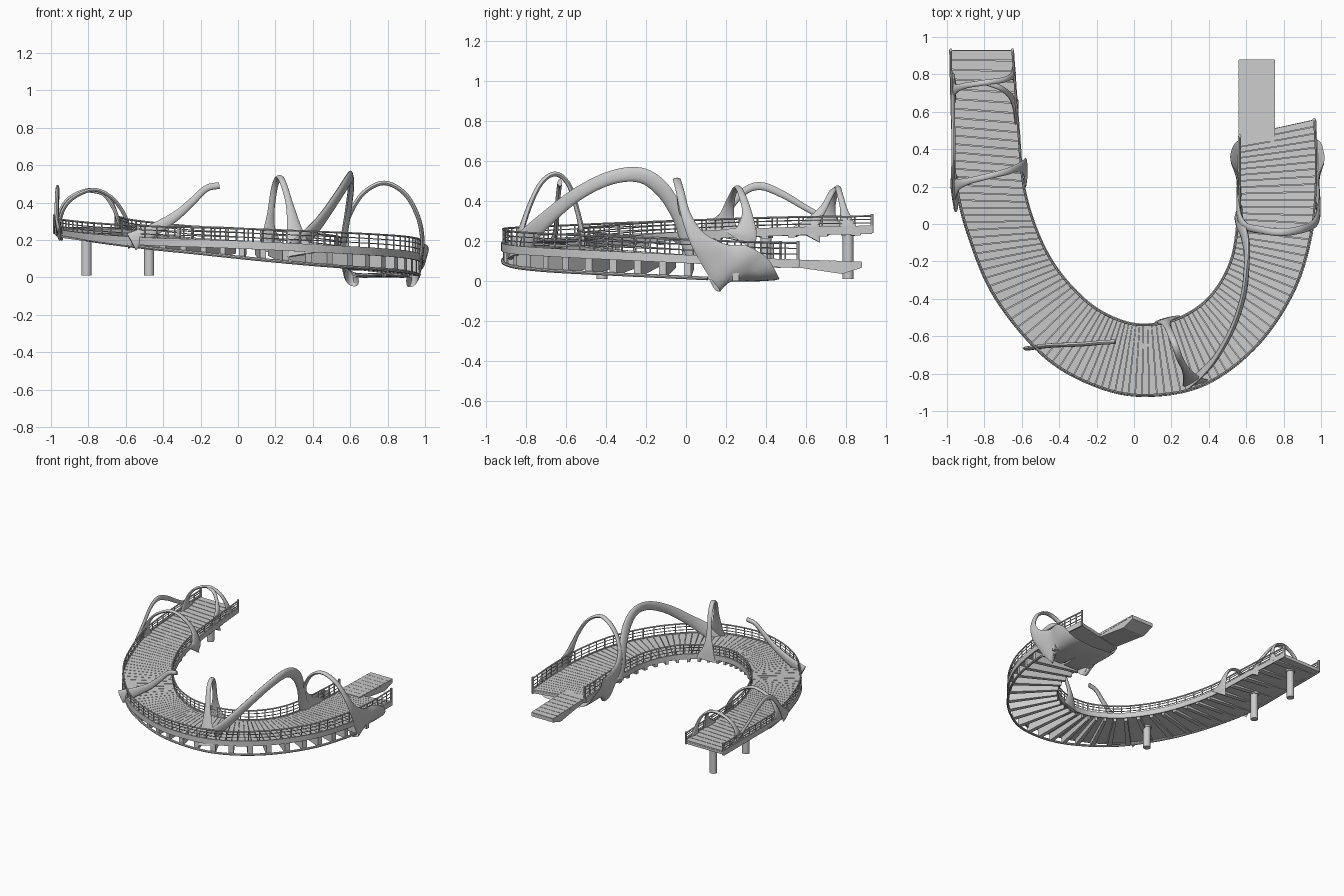
import bpy, bmesh, math
from mathutils import Vector as V

if "Cube" in bpy.data.objects:
    bpy.data.objects.remove(bpy.data.objects["Cube"])

# Deck control rows: outer x, y, inner x, y, deck height
ROWS = [(-.985, .93, -.645, .93, .27), (-.975, .55, -.615, .52, .262),
        (-.955, .22, -.585, .2, .25), (-.88, -.08, -.51, -.05, .237),
        (-.74, -.4, -.4, -.25, .222), (-.48, -.71, -.24, -.42, .205),
        (-.2, -.87, -.08, -.51, .195), (.07, -.92, .065, -.535, .185),
        (.38, -.86, .24, -.5, .17), (.66, -.65, .4, -.39, .155),
        (.86, -.35, .51, -.21, .14), (.955, -.03, .55, 0, .125),
        (.98, .28, .56, .25, .11), (.97, .56, .56, .47, .1)]


def spline(pts, t):
    """Catmull-Rom through tuples of any length, t in 0..1."""
    n = len(pts) - 1
    i = min(int(t * n), n - 1)
    u = t * n - i
    b, c = pts[i], pts[i + 1]
    a = pts[i - 1] if i > 0 else [2 * p - q for p, q in zip(b, c)]
    d = pts[i + 2] if i + 2 <= n else [2 * q - p for p, q in zip(b, c)]
    return [.5 * (2 * q + (r - p) * u + (2 * p - 5 * q + 4 * r - s) * u * u
                  + (3 * q - p - 3 * r + s) * u ** 3) for p, q, r, s in zip(a, b, c, d)]


def deck(t, s, dz=0.0):
    """Point on the deck: s = 0 inner edge, 1 outer edge."""
    ox, oy, ix, iy, z = spline(ROWS, t)
    return V((ix + (ox - ix) * s, iy + (oy - iy) * s, z + dz))


def finish(bm, name, smooth=False):
    bmesh.ops.recalc_face_normals(bm, faces=bm.faces)
    me = bpy.data.meshes.new(name)
    bm.to_mesh(me)
    bm.free()
    ob = bpy.data.objects.new(name, me)
    bpy.context.collection.objects.link(ob)
    if smooth:
        bpy.ops.object.select_all(action='DESELECT')
        bpy.context.view_layer.objects.active = ob
        ob.select_set(True)
        bpy.ops.object.shade_smooth_by_angle(angle=math.radians(40))
    return ob


def loft(bm, rings):
    vs = [[bm.verts.new(p) for p in r] for r in rings]
    n = len(vs[0])
    for a, b in zip(vs, vs[1:]):
        for k in range(n):
            bm.faces.new((a[k], a[(k + 1) % n], b[(k + 1) % n], b[k]))
    bm.faces.new(vs[0])
    bm.faces.new(vs[-1])


def sweep(bm, pts, widths, thick, ref, in_plane, sides=12):
    """Elliptical section swept along points with varying half width."""
    rings = []
    for i, p in enumerate(pts):
        t = (pts[min(i + 1, len(pts) - 1)] - pts[max(i - 1, 0)]).normalized()
        w = t.cross(ref) if in_plane else ref - t * t.dot(ref)
        w.normalize()
        n = t.cross(w)
        rings.append([p + w * widths[i] * math.cos(a) + n * thick * math.sin(a)
                      for a in (k * 2 * math.pi / sides for k in range(sides))])
    loft(bm, rings)


def arch(name, ctrl, ref, in_plane=False, thick=.012):
    n = (len(ctrl) - 1) * 7
    pts = [spline(ctrl, i / n) for i in range(n + 1)]
    bm = bmesh.new()
    sweep(bm, [V(p[:3]) for p in pts], [max(p[3], .01) for p in pts], thick, V(ref), in_plane)
    finish(bm, name, True)


def strip(bm, t0, t1, s0, s1, top, bottom, n):
    """Rectangular section following the deck between two side positions."""
    loft(bm, [[deck(t, s0, top), deck(t, s1, top), deck(t, s1, bottom), deck(t, s0, bottom)]
              for t in (t0 + (t1 - t0) * i / n for i in range(n + 1))])


def depth(t):
    x = min(max((t - .2) / .5, 0), 1)
    return .022 + .083 * x * x * (3 - 2 * x)


def rail_height(t):
    return .055 + .035 * t


# Walking deck: thin slab and transverse planks
bm = bmesh.new()
strip(bm, 0, 1, 0, 1, -.01, -.028, 110)
finish(bm, "deck_slab")
bm = bmesh.new()
N = 96
for i in range(N):
    strip(bm, (i + .04) / N, (i + .96) / N, .01, .99, 0, -.011, 1)
finish(bm, "deck_planks")

# Edge beams on both sides
for name, s0, s1 in (("outer_edge_beam", .985, 1.01), ("inner_edge_beam", -.01, .015)):
    bm = bmesh.new()
    strip(bm, 0, 1, s0, s1, .008, -.034, 110)
    finish(bm, name)

# Cross ribs below the deck, deeper towards the outside
bm = bmesh.new()
for i in range(31):
    t = .015 + .9 * i / 30
    h = .0042
    d0, d1 = -.04 - .022 * min(t * 2, 1), -depth(t) - .006
    loft(bm, [[deck(u, .01, -.02), deck(u, .985, -.02), deck(u, .985, d1), deck(u, .01, d0)]
              for u in (t - h, t + h)])
finish(bm, "cross_ribs")

# Lower outer chord
bm = bmesh.new()
ts = [.12 + .76 * i / 90 for i in range(91)]
sweep(bm, [deck(t, .99, -depth(t)) for t in ts], [.009] * 91, .009, V((0, 0, 1)), True, 8)
finish(bm, "lower_chord", True)

# Railings: three rails and posts per side
for side, s, count in (("outer", .985, 58), ("inner", .015, 44)):
    bm = bmesh.new()
    ts = [i / 120 for i in range(121)]
    for f, r in ((1, .0055), (.7, .003), (.38, .003)):
        sweep(bm, [deck(t, s, rail_height(t) * f) for t in ts], [r] * 121, r, V((0, 0, 1)), True, 6)
    finish(bm, side + "_rails", True)
    bm = bmesh.new()
    for i in range(count + 1):
        t = i / count
        r = .009 if i in (0, count) else .0042
        h = rail_height(t) + (.01 if i in (0, count) else 0)
        sweep(bm, [deck(t, s, -.03), deck(t, s, h)], [r] * 2, r, V((1, 0, 0)), False, 6)
    finish(bm, side + "_posts")

# Landing plank with a keel, beyond the low end
bm = bmesh.new()
prof = [(.44, .106), (.88, .095), (.88, .068), (.78, .036), (.48, .08)]
loft(bm, [[V((x, y, z)) for y, z in prof] for x in (.562, .752)])
finish(bm, "landing_slab")
bm = bmesh.new()
for i in range(8):
    y0, y1 = .46 + i * .0525, .46 + (i + .95) * .0525
    loft(bm, [[V((x, y0, z0)), V((x, y1, z1)), V((x, y1, .09)), V((x, y0, .09))]
              for z0, z1 in ((.11 - i * .0015, .109 - i * .0015),) for x in (.56, .754)])
finish(bm, "landing_planks")

# Support columns with collars
for i, (x, y, top) in enumerate(((-.81, .81, .25), (-.81, .4, .24), (-.475, -.42, .2))):
    bm = bmesh.new()
    for r, z0, z1 in ((.027, .01, top), (.034, top - .025, top)):
        sweep(bm, [V((x, y, z0)), V((x, y, z1))], [r] * 2, r, V((1, 0, 0)), False, 20)
    finish(bm, "column_%d" % (i + 1), True)

# Low-end hoop: an arch whose feet flare into a hull under the deck
arch("hull_arch", [(.78, .28, .012, .17), (.92, .29, .013, .175), (.965, .26, .05, .15),
                   (.978, .16, .11, .09), (.985, .06, .21, .045), (.96, 0, .33, .025),
                   (.89, -.03, .45, .021), (.78, -.045, .505, .02), (.67, -.03, .45, .02),
                   (.595, -.01, .33, .022), (.562, .05, .21, .04), (.562, .16, .11, .09),
                   (.575, .26, .05, .15), (.63, .29, .013, .175), (.78, .28, .012, .17)], (0, 1, 0))

# Long sweeping arch crossing from the outer edge to the inner edge
arch("long_arch", [(.29, -.86, .15, .05), (.36, -.8, .21, .05), (.44, -.71, .3, .04),
                   (.53, -.55, .43, .034), (.585, -.38, .515, .034), (.602, -.23, .53, .038),
                   (.602, -.12, .46, .04), (.585, -.04, .33, .035), (.565, .01, .2, .04),
                   (.558, .06, .1, .05)], (1, -.35, 0), True, .015)

# Transverse arch at the bend
arch("bend_arch", [(.335, -.865, .12, .09), (.31, -.835, .22, .05), (.278, -.78, .38, .022),
                   (.245, -.72, .495, .018), (.22, -.65, .535, .018), (.195, -.585, .48, .018),
                   (.175, -.54, .34, .02), (.168, -.52, .24, .038), (.18, -.51, .14, .075)], (1, .25, 0))

# Free-ended spur
arch("spur", [(-.57, -.665, .19, .05), (-.45, -.65, .255, .034), (-.33, -.645, .33, .025),
              (-.24, -.64, .41, .02), (-.17, -.633, .475, .018), (-.1, -.63, .492, .018)],
     (0, 1, 0), True)

# Arches at the high end
arch("high_arch_near", [(-.945, .18, .22, .12), (-.952, .2, .31, .045), (-.9, .225, .41, .02),
                        (-.78, .255, .468, .016), (-.68, .28, .43, .018), (-.61, .305, .34, .025),
                        (-.582, .3, .25, .055), (-.582, .27, .2, .09)], (0, 1, 0), False, .01)
arch("high_arch_side", [(-.955, .1, .23, .05), (-.97, .19, .33, .02), (-.968, .28, .44, .018),
                        (-.965, .37, .475, .02), (-.965, .48, .435, .018), (-.968, .6, .365, .015),
                        (-.968, .72, .3, .015), (-.97, .8, .265, .02)], (1, 0, 0), True, .01)
arch("high_arch_far", [(-.96, .71, .24, .08), (-.955, .72, .34, .028), (-.9, .74, .425, .016),
                       (-.79, .757, .468, .015), (-.7, .77, .43, .015), (-.655, .79, .35, .02),
                       (-.642, .81, .25, .05)], (0, 1, 0), False, .01)
arch("high_arch_branch", [(-.8, .757, .465, .012), (-.72, .73, .445, .015), (-.665, .69, .37, .018),
                          (-.64, .64, .3, .035), (-.628, .6, .23, .08)], (0, 1, 0), False, .01)
